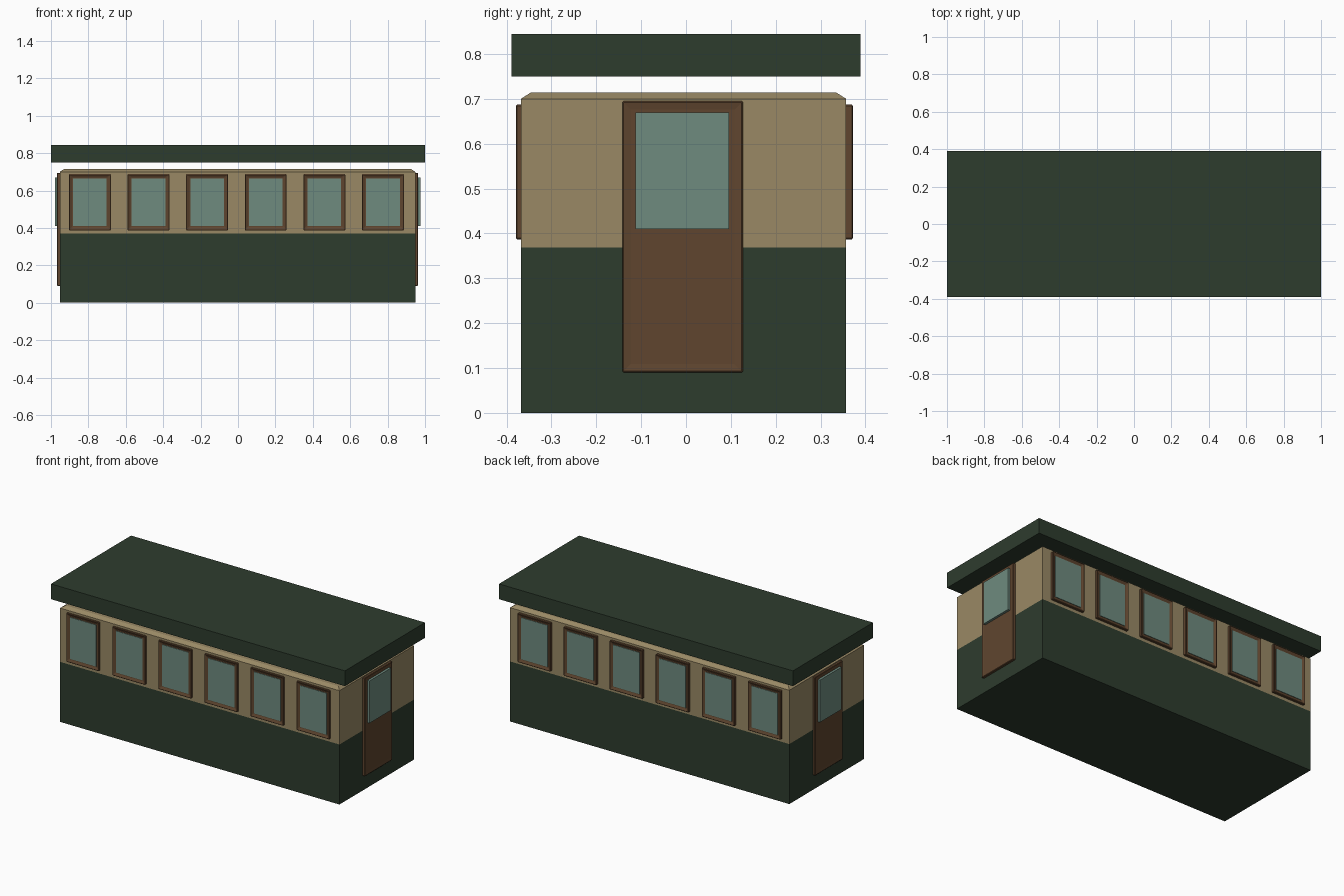
import bpy, bmesh
from mathutils import Vector

if "Cube" in bpy.data.objects:
    bpy.data.objects.remove(bpy.data.objects["Cube"])


def material(name, rgb):
    m = bpy.data.materials.new(name)
    m.diffuse_color = (*rgb, 1)
    m.use_nodes = True
    m.node_tree.nodes["Principled BSDF"].inputs["Base Color"].default_value = m.diffuse_color
    return m


GREEN = material("dark green", (0.027, 0.045, 0.027))
TAN = material("tan", (0.32, 0.25, 0.13))
BROWN = material("brown wood", (0.115, 0.060, 0.028))
GLASS = material("window glass", (0.157, 0.257, 0.212))


def finish(bm, name, *mats):
    bmesh.ops.recalc_face_normals(bm, faces=bm.faces)
    me = bpy.data.meshes.new(name)
    bm.to_mesh(me)
    bm.free()
    for m in mats:
        me.materials.append(m)
    ob = bpy.data.objects.new(name, me)
    bpy.context.collection.objects.link(ob)
    return ob


def box_bm(lo, hi):
    bm = bmesh.new()
    bmesh.ops.create_cube(bm, size=1)
    for v in bm.verts:
        v.co = Vector([lo[i] if v.co[i] < 0 else hi[i] for i in range(3)])
    bm.normal_update()
    return bm


def box(name, lo, hi, mat):
    return finish(box_bm(lo, hi), name, mat)


def framed(name, lo, hi, out, border, depth):
    """Box whose outward face is inset by border and sunk by depth."""
    bm = box_bm(lo, hi)
    face = max(bm.faces, key=lambda f: f.normal.dot(out))
    bmesh.ops.inset_region(bm, faces=[face], thickness=border, depth=0)
    for v in face.verts:
        v.co -= out * depth
    ob = finish(bm, name, BROWN)
    bev = ob.modifiers.new("soft edges", "BEVEL")
    bev.width = 0.003
    bev.segments = 1
    return ob


X0, X1, Y0, Y1 = -0.953, 0.948, -0.368, 0.357

# carriage body: green below, tan above, chamfered top edge
bm = bmesh.new()
rings = []
for z, i in ((0, 0), (0.369, 0), (0.70, 0), (0.714, 0.022)):
    rings.append([bm.verts.new(p) for p in (
        (X0 + i, Y0 + i, z), (X1 - i, Y0 + i, z), (X1 - i, Y1 - i, z), (X0 + i, Y1 - i, z))])
bm.faces.new(rings[0])
bm.faces.new(rings[-1])
for a, b in zip(rings, rings[1:]):
    for k in range(4):
        n = (k + 1) % 4
        bm.faces.new((a[k], a[n], b[n], b[k]))
for f in bm.faces:
    f.material_index = 1 if f.calc_center_median().z > 0.369 else 0
finish(bm, "carriage_body", GREEN, TAN)

# overhanging roof slab
box("roof", (-1, -0.389, 0.75), (1, 0.389, 0.844), GREEN)

# six windows along each long side
for side, wall, s, proud in (("front", Y0, -1, 0.012), ("back", Y1, 1, 0.016)):
    out = Vector((0, s, 0))
    for k in range(6):
        x = -0.792 + 0.3134 * k
        ys = sorted((wall - s * 0.005, wall + s * proud))
        framed(f"{side}_window_frame_{k + 1}", (x - 0.112, ys[0], 0.387),
               (x + 0.112, ys[1], 0.687), out, 0.024, 0.008)
        ys = sorted((wall, wall + s * (proud - 0.005)))
        box(f"{side}_window_glass_{k + 1}", (x - 0.09, ys[0], 0.409),
            (x + 0.09, ys[1], 0.665), GLASS)

# a door with raised glass at each end
for side, wall, s in (("left", X0, -1), ("right", X1, 1)):
    out = Vector((s, 0, 0))
    xs = sorted((wall - s * 0.005, wall + s * 0.015))
    framed(f"{side}_door", (xs[0], -0.142, 0.09), (xs[1], 0.127, 0.695),
           out, 0.027, 0.003)
    xs = sorted((wall + s * 0.011, wall + s * 0.0265))
    box(f"{side}_door_glass", (xs[0], -0.113, 0.41), (xs[1], 0.096, 0.67), GLASS)
